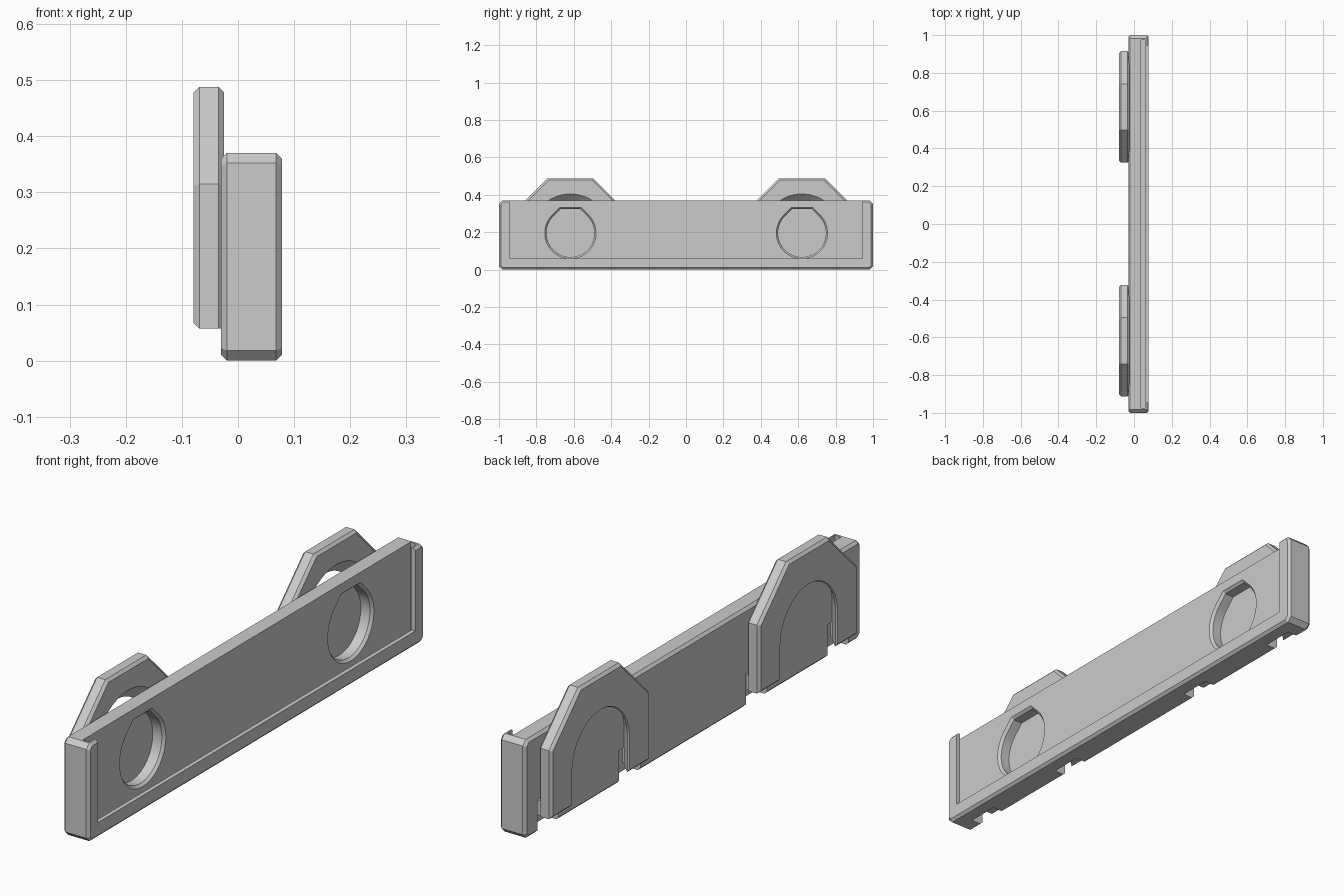
import bpy
import bmesh
from math import sin, cos, radians, sqrt

if "Cube" in bpy.data.objects:
    bpy.data.objects.remove(bpy.data.objects["Cube"])

# Single grey finish
grey = bpy.data.materials.new("plain_grey")
grey.use_nodes = True
colour = (0.6, 0.6, 0.6, 1)
grey.diffuse_color = colour
grey.node_tree.nodes["Principled BSDF"].inputs["Base Color"].default_value = colour


def loft(name, sections, bevel=0):
    """Solid through matching (x, [(y, z), ...]) sections."""
    bm = bmesh.new()
    rings = [[bm.verts.new((x, y, z)) for y, z in pts] for x, pts in sections]
    n = len(rings[0])
    for a, b in zip(rings, rings[1:]):
        for i in range(n):
            j = (i + 1) % n
            bm.faces.new((a[i], a[j], b[j], b[i]))
    caps = [bm.faces.new(rings[0]), bm.faces.new(rings[-1])]
    if bevel:
        edges = list({e for f in caps for e in f.edges})
        bmesh.ops.bevel(bm, geom=edges, offset=bevel, segments=1,
                        affect='EDGES', profile=0.5)
    bmesh.ops.recalc_face_normals(bm, faces=bm.faces[:])
    return finish(name, bm)


def box(name, low, high):
    bm = bmesh.new()
    bmesh.ops.create_cube(bm, size=1)
    for v in bm.verts:
        v.co = [(a + b) / 2 + c * (b - a) for a, b, c in zip(low, high, v.co)]
    return finish(name, bm)


def finish(name, bm):
    mesh = bpy.data.meshes.new(name)
    bm.to_mesh(mesh)
    bm.free()
    mesh.materials.append(grey)
    ob = bpy.data.objects.new(name, mesh)
    bpy.context.scene.collection.objects.link(ob)
    return ob


def select(ob):
    bpy.ops.object.select_all(action='DESELECT')
    bpy.context.view_layer.objects.active = ob
    ob.select_set(True)


def combine(ob, tool, operation='DIFFERENCE'):
    tool.hide_render = True
    mod = ob.modifiers.new("combine", 'BOOLEAN')
    mod.operation = operation
    mod.solver = 'EXACT'
    mod.object = tool
    select(ob)
    bpy.ops.object.modifier_apply(modifier=mod.name)
    bpy.data.objects.remove(tool)


def pocket_outline(yc, r, zc=0.195):
    """Round outline with 45 degree shoulders and a flat top."""
    pts = [(yc + r * cos(radians(a)), zc + r * sin(radians(a)))
           for a in range(135, 406, 6)]
    flat = r * (sqrt(2) - 1)
    return pts + [(yc + flat, zc + r), (yc - flat, zc + r)]


def arch_outline(yc, r, zc=0.19):
    """Semicircle on straight legs open at the bottom."""
    pts = [(yc + r * cos(radians(a)), zc + r * sin(radians(a)))
           for a in range(0, 181, 6)]
    return pts + [(yc - r, -0.1), (yc + r, -0.1)]


# Long bar with clipped corners
c = 0.018
bar_outline = [(-1 + c, 0), (1 - c, 0), (1, c), (1, 0.37 - c),
               (1 - c, 0.37), (-1 + c, 0.37), (-1, 0.37 - c), (-1, c)]
bar = loft("bar", [(-0.03, bar_outline), (0.078, bar_outline)], 0.01)

# Slot for a sliding panel, held by a thin lip and open at the top
combine(bar, box("slot", (0.036, -0.975, 0.03), (0.062, 0.975, 0.5)))
combine(bar, box("window", (0.05, -0.945, 0.058), (0.2, 0.945, 0.5)))

for side, yc in (("front", -0.618), ("back", 0.62)):
    # Round pocket with an eased rim
    combine(bar, loft("pocket", [(-0.012, pocket_outline(yc, 0.128)),
                                 (0.026, pocket_outline(yc, 0.128)),
                                 (0.046, pocket_outline(yc, 0.146))]))
    # Clearance notches behind the hanger legs
    for s in (-1, 1):
        y0, y1 = sorted((yc + s * 0.18, yc + s * 0.305))
        combine(bar, box("notch", (-0.1, y0, -0.1), (0.02, y1, 0.125)))

    # Arched hanger with sloping shoulders
    outline = [(yc - 0.295, 0.057), (yc + 0.295, 0.057), (yc + 0.295, 0.315),
               (yc + 0.122, 0.488), (yc - 0.122, 0.488), (yc - 0.295, 0.315)]
    hanger = loft(side + "_hanger", [(-0.079, outline), (-0.025, outline)], 0.01)
    combine(hanger, loft("arch", [(-0.095, arch_outline(yc, 0.18)),
                                  (-0.073, arch_outline(yc, 0.167)),
                                  (-0.015, arch_outline(yc, 0.224))]))
    # Small hooks on the legs that reach into the notches
    for s in (-1, 1):
        y0, y1 = sorted((yc + s * 0.225, yc + s * 0.29))
        combine(hanger, box("hook", (-0.05, y0, 0.0575), (-0.012, y1, 0.115)),
                'UNION')
    select(hanger)
    bpy.ops.object.shade_smooth_by_angle(angle=radians(20))

select(bar)
bpy.ops.object.shade_smooth_by_angle(angle=radians(20))
